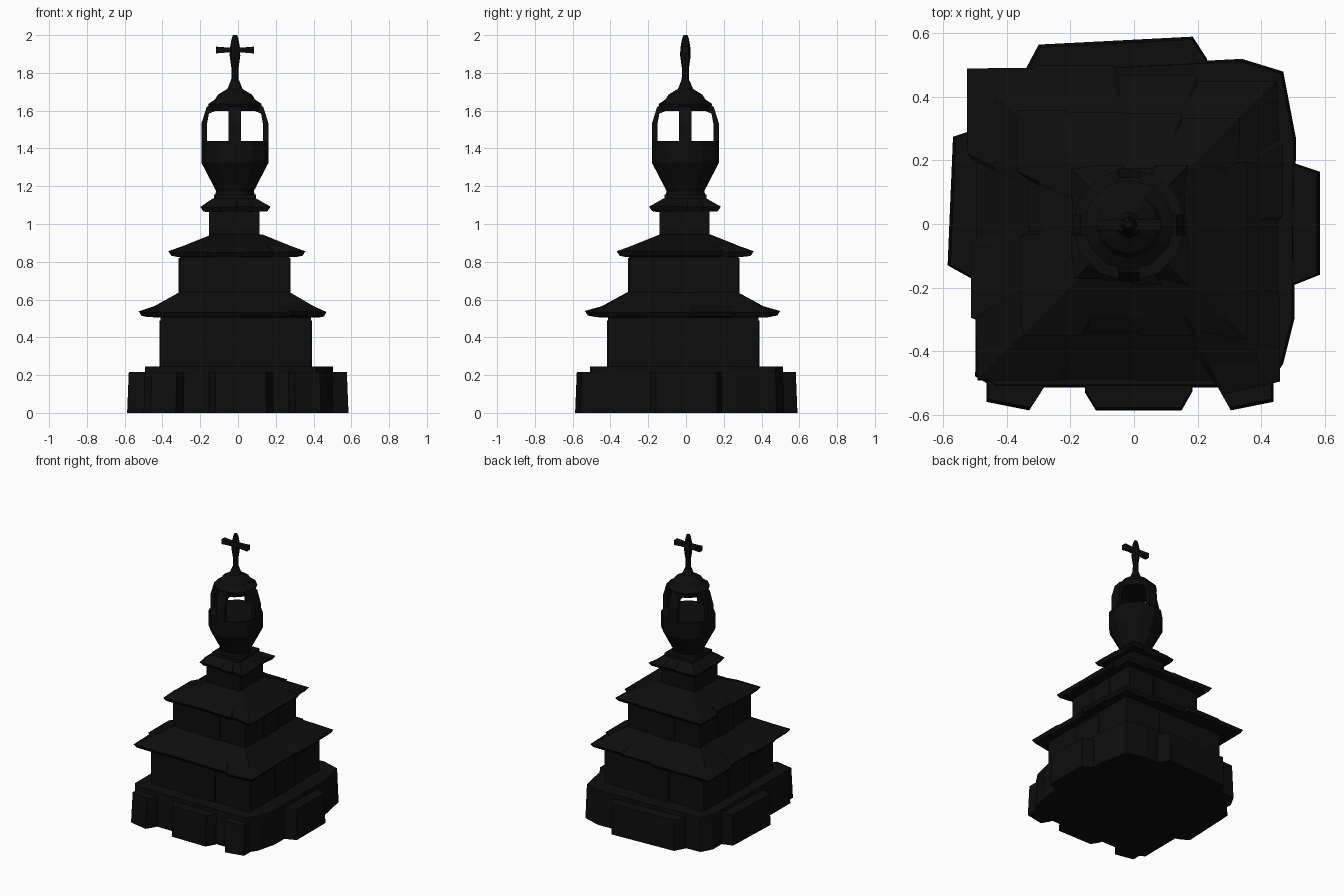
import bpy, bmesh, math, random

if "Cube" in bpy.data.objects:
    bpy.data.objects.remove(bpy.data.objects["Cube"])

random.seed(4)
mat = bpy.data.materials.new("black_stone")
mat.diffuse_color = (0.004, 0.004, 0.004, 1)
mat.use_nodes = True
mat.node_tree.nodes["Principled BSDF"].inputs["Base Color"].default_value = mat.diffuse_color


def loft(name, rings):
    """Skin equal-length rings of points and cap both ends."""
    bm = bmesh.new()
    vs = [[bm.verts.new(p) for p in r] for r in rings]
    n = len(rings[0])
    for a, b in zip(vs, vs[1:]):
        for i in range(n):
            j = (i + 1) % n
            bm.faces.new((a[i], a[j], b[j], b[i]))
    bm.faces.new(vs[0])
    bm.faces.new(vs[-1])
    bmesh.ops.recalc_face_normals(bm, faces=bm.faces)
    me = bpy.data.meshes.new(name)
    bm.to_mesh(me)
    bm.free()
    me.materials.append(mat)
    ob = bpy.data.objects.new(name, me)
    bpy.context.collection.objects.link(ob)
    return ob


def prism(name, pts, z0, z1, shrink=1.0):
    return loft(name, [[(x, y, z0) for x, y in pts],
                       [(x * shrink, y * shrink, z1) for x, y in pts]])


def box(name, x0, x1, y0, y1, z0, z1):
    return prism(name, [(x0, y0), (x1, y0), (x1, y1), (x0, y1)], z0, z1)


def lathe(name, profile, n, cx, cy):
    return loft(name, [[(cx + r * math.cos(math.tau * i / n), cy + r * math.sin(math.tau * i / n), z)
                        for i in range(n)] for r, z in profile])


def roof(name, cx, cy, top, mid, eave, under, jag):
    """Square flared roof with a stepped, uneven tile edge; each level is (half width, z)."""
    cuts = [-1, -.47, -.44, .06, .09, .56, .59]
    seg = [0, 0, 1, 1, 2, 2, 3]
    rings = [[], [], [], [], []]
    for k in range(4):
        ang = k * math.pi / 2
        nx, ny = math.cos(ang), math.sin(ang)
        offs = [random.uniform(-jag, jag) for _ in range(4)]
        for t, s in zip(cuts, seg):
            o = offs[s]
            levels = [(under[0], under[1]), (eave[0] + o - .015, eave[1] - .024 + o * .2),
                      (eave[0] + o, eave[1] + o * .2), (mid[0] + o * .3, mid[1]), top]
            for ring, (h, z) in zip(rings, levels):
                ring.append((cx + nx * h - ny * t * h, cy + ny * h + nx * t * h, z))
    return loft(name, rings)


# Rough stone foundation
prism("base_core", [(-.5, -.48), (-.44, -.515), (.42, -.515), (.47, -.44), (.505, -.30), (.51, .27),
                    (.47, .48), (.34, .52), (-.45, .48), (-.495, .40)], 0, .245, .985)
stones = {
    "front_left": [(-.465, -.48), (-.465, -.56), (-.33, -.587), (-.29, -.525), (-.29, -.48)],
    "front_middle": [(-.155, -.48), (-.155, -.53), (-.12, -.587), (.15, -.587), (.185, -.525), (.185, -.48)],
    "front_right": [(.27, -.48), (.27, -.525), (.305, -.587), (.44, -.56), (.44, -.48)],
    "right": [(.46, -.19), (.51, -.19), (.585, -.16), (.585, .165), (.51, .19), (.46, .19)],
    "back": [(.23, .46), (.23, .52), (.185, .59), (-.30, .565), (-.34, .49), (-.34, .46)],
    "left": [(-.45, .30), (-.495, .30), (-.57, .275), (-.587, -.13), (-.515, -.17), (-.45, -.17)],
}
for side, pts in stones.items():
    prism("base_stone_" + side, pts, 0, .217, .985)

# Three stacked square storeys, each with shallow door plates
for i, (h, z0, z1, cx, cy) in enumerate([(.398, .24, .52, -.012, -.015),
                                         (.29, .62, .85, -.018, -.012),
                                         (.133, .92, 1.09, -.02, -.008)]):
    box(f"storey_{i + 1}", cx - h, cx + h, cy - h, cy + h, z0, z1)
    w = h * .3
    if i < 2:
        box(f"door_plate_x_{i + 1}", cx - h - .006, cx + h + .006, cy - w, cy + w, z0, z1 - .03)
        box(f"door_plate_y_{i + 1}", cx - w, cx + w, cy - h - .006, cy + h + .006, z0, z1 - .03)

# Flared roofs with ragged eaves
roof("lower_roof", -.018, -.018, (.29, .64), (.42, .565), (.493, .535), (.395, .505), .028)
roof("middle_roof", -.005, -.005, (.133, .945), (.29, .88), (.347, .853), (.28, .825), .022)
roof("upper_roof", -.018, -.005, (.115, 1.135), (.14, 1.118), (.178, 1.09), (.13, 1.065), .014)

# Neck and bowl of the lantern
CX, CY = -.016, -.003
box("neck_step", CX - .112, CX + .112, CY - .112, CY + .112, 1.12, 1.155)
lathe("lantern_bowl", [(.105, 1.15), (.1, 1.175), (.178, 1.325), (.178, 1.44)], 12, CX, CY)

# Four bent lantern posts
outer = [(.178, 1.43), (.178, 1.53), (.15, 1.62), (.11, 1.64)]
inner = [(.148, 1.43), (.148, 1.53), (.138, 1.585), (.10, 1.60)]
for k in range(4):
    c, s = math.cos(k * math.pi / 2), math.sin(k * math.pi / 2)
    rings = [[(CX + c * r - s * w, CY + s * r + c * w, z)
              for r, z, w in ((*o, -.033), (*o, .033), (*i, .033), (*i, -.033))]
             for o, i in zip(outer, inner)]
    loft(f"lantern_post_{k + 1}", rings)

# Lantern cap
lathe("lantern_cap", [(.13, 1.598), (.142, 1.635), (.105, 1.66), (.09, 1.685), (.04, 1.715), (.022, 1.76)],
      12, CX, CY)

# Finial cross
lathe("cross_shaft", [(.03, 1.70), (.02, 1.76), (.018, 1.82), (.028, 1.89), (.027, 1.93), (.018, 1.98), (.011, 2.0)],
      8, CX, CY)
loft("cross_arms", [[(CX + x, CY - .017, 1.921 - h), (CX + x, CY + .017, 1.921 - h),
                     (CX + x, CY + .017, 1.921 + h), (CX + x, CY - .017, 1.921 + h)]
                    for x, h in ((-.101, .018), (-.05, .014), (.05, .014), (.101, .018))])
